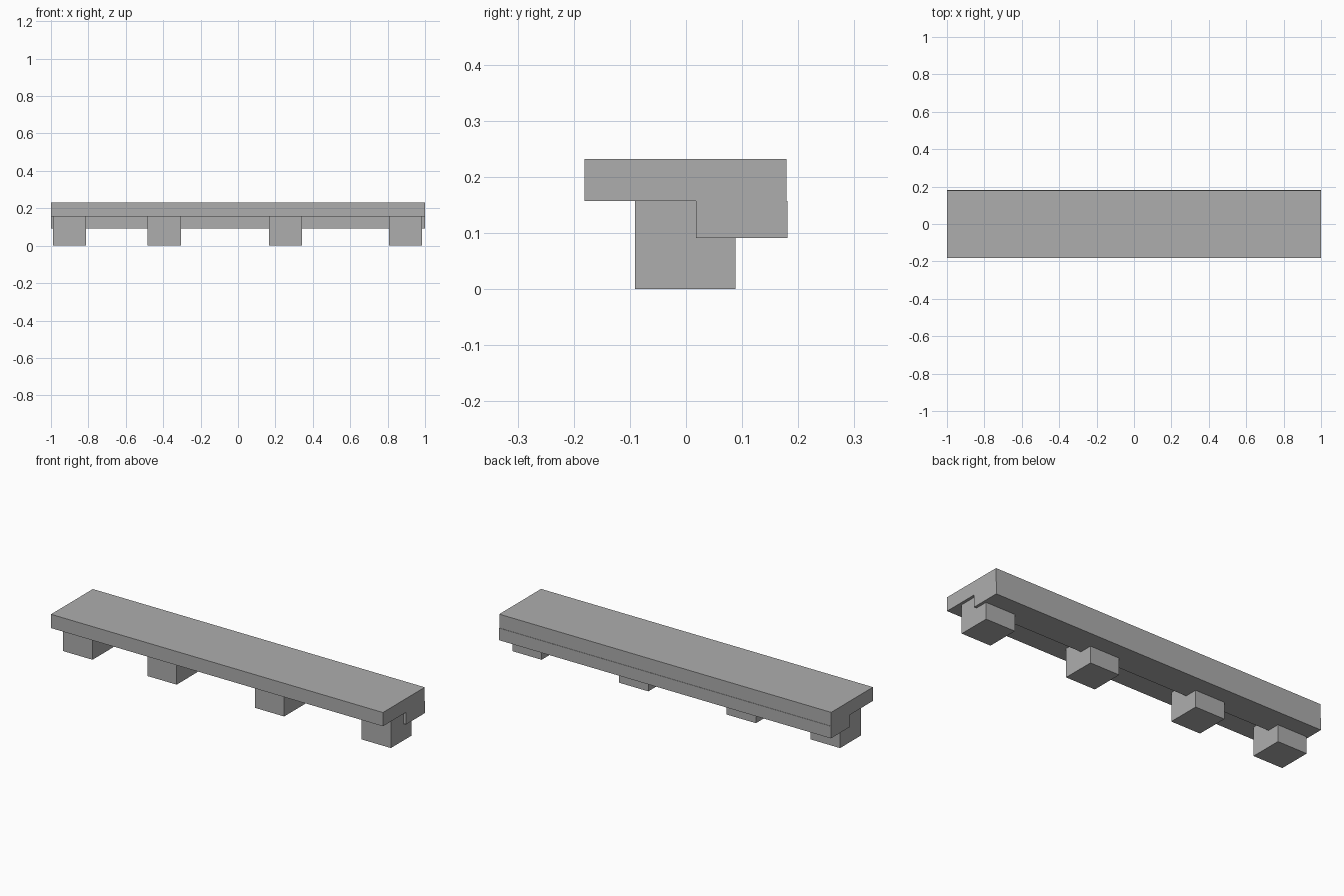
import bpy
import bmesh

default = bpy.data.objects.get("Cube")
if default:
    bpy.data.objects.remove(default, do_unlink=True)

grey = bpy.data.materials.new("plain_grey")
grey.use_nodes = True
colour = (0.42, 0.42, 0.42, 1)
grey.diffuse_color = colour
grey.node_tree.nodes["Principled BSDF"].inputs["Base Color"].default_value = colour


def extrude_profile(name, profile, x0, x1):
    """Extrude a closed (y, z) outline along x."""
    bm = bmesh.new()
    face = bm.faces.new([bm.verts.new((x0, y, z)) for y, z in profile])
    result = bmesh.ops.extrude_face_region(bm, geom=[face])
    verts = [v for v in result["geom"] if isinstance(v, bmesh.types.BMVert)]
    bmesh.ops.translate(bm, verts=verts, vec=(x1 - x0, 0, 0))
    bmesh.ops.recalc_face_normals(bm, faces=bm.faces)
    mesh = bpy.data.meshes.new(name)
    bm.to_mesh(mesh)
    bm.free()
    mesh.materials.append(grey)
    obj = bpy.data.objects.new(name, mesh)
    bpy.context.collection.objects.link(obj)
    return obj


# Heights of the rebate underside, the shelf underside and the top
low, mid, top = 0.091, 0.157, 0.232
step = 0.018

# Long slab with a deeper rear half, its lower edge slightly proud at the back
slab = [(-0.181, mid), (step, mid), (step, low), (0.181, low),
        (0.181, mid), (0.179, mid), (0.179, top), (-0.181, top)]
extrude_profile("stepped_slab", slab, -1, 1)

# Notched support blocks that fit under the step
block = [(-0.091, 0), (0.088, 0), (0.088, low), (step, low),
         (step, mid), (-0.091, mid)]
width = 0.177
for i, x in enumerate((-0.99, -0.483, 0.165, 0.808), 1):
    extrude_profile(f"support_block_{i}", block, x, x + width)
